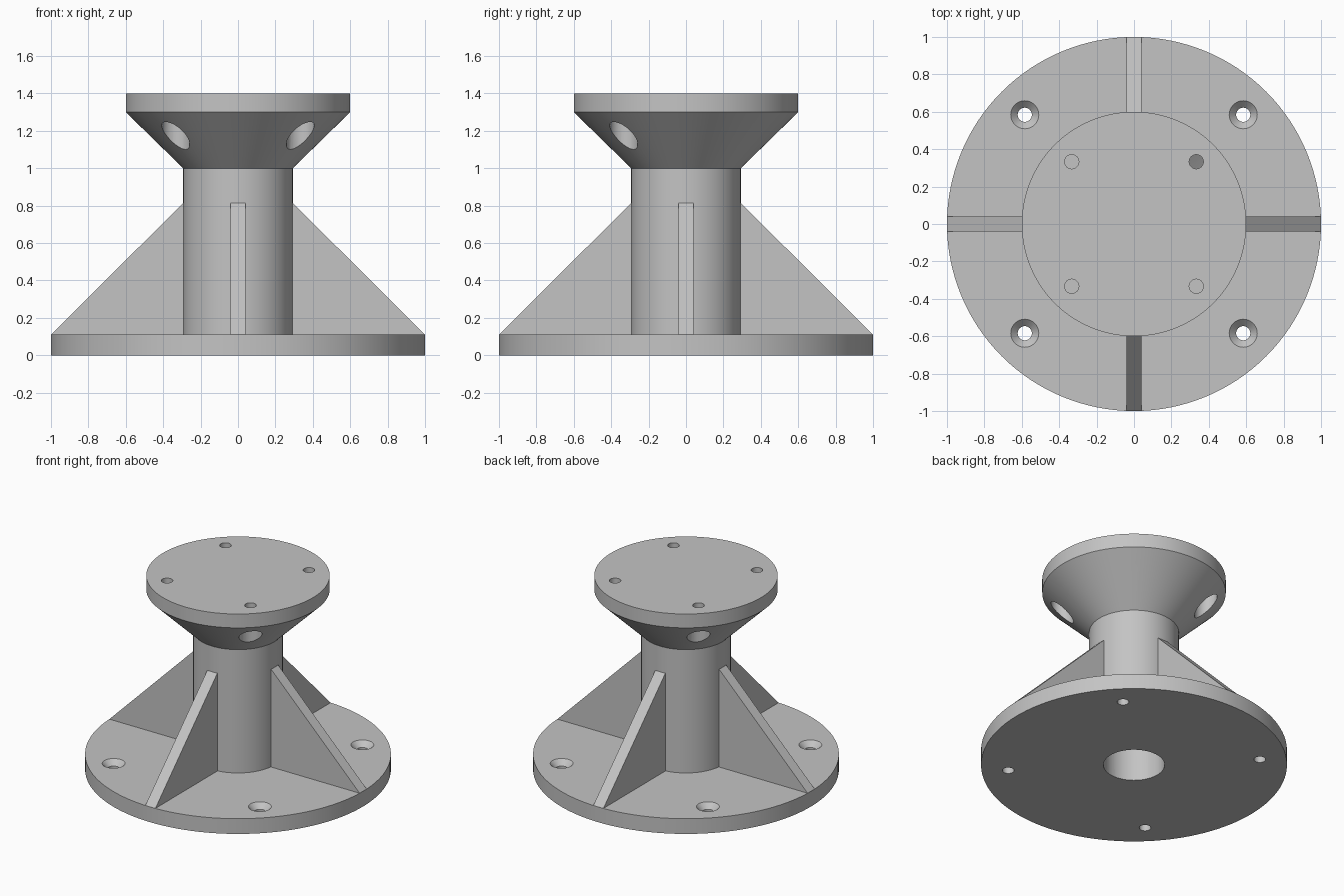
import bpy, bmesh, math
from mathutils import Matrix, Vector

if "Cube" in bpy.data.objects:
    bpy.data.objects.remove(bpy.data.objects["Cube"])

grey = bpy.data.materials.new("light_grey")
grey.diffuse_color = (0.55, 0.55, 0.55, 1)
grey.use_nodes = True
grey.node_tree.nodes["Principled BSDF"].inputs["Base Color"].default_value = grey.diffuse_color


def finish(name, bm):
    bmesh.ops.recalc_face_normals(bm, faces=bm.faces)
    me = bpy.data.meshes.new(name)
    bm.to_mesh(me)
    bm.free()
    me.materials.append(grey)
    ob = bpy.data.objects.new(name, me)
    bpy.context.collection.objects.link(ob)
    return ob


def lathe(name, profile, steps, x=0, y=0):
    """Revolve an (r, z) profile whose two ends lie on the z axis."""
    bm = bmesh.new()
    vs = [bm.verts.new((r, 0, z)) for r, z in profile]
    es = [bm.edges.new(p) for p in zip(vs, vs[1:])]
    bmesh.ops.spin(bm, geom=vs + es, cent=(0, 0, 0), axis=(0, 0, 1),
                   angle=math.tau, steps=steps)
    bmesh.ops.remove_doubles(bm, verts=bm.verts, dist=1e-5)
    bmesh.ops.translate(bm, verts=bm.verts, vec=(x, y, 0))
    return finish(name, bm)


def shade(ob):
    bpy.ops.object.select_all(action='DESELECT')
    ob.select_set(True)
    bpy.context.view_layer.objects.active = ob
    bpy.ops.object.shade_smooth_by_angle(angle=math.radians(30))


# Base flange, column, flared cone and top plate in one turned body
body = lathe("pedestal_body", [
    (0, 0), (1, 0), (1, 0.11), (0.293, 0.11), (0.293, 1.0),
    (0.6, 1.3), (0.6, 1.4), (0, 1.4)], 128)

# Cutters: central bore, countersunk base holes, screw pockets under the top
cutters = [lathe("bore_cutter", [(0, -0.1), (0.2, -0.1), (0.2, 1.3), (0, 1.3)], 64)]
for sx in (-1, 1):
    for sy in (-1, 1):
        cutters.append(lathe("base_hole_cutter", [
            (0, -0.1), (0.038, -0.1), (0.038, 0.073), (0.075, 0.11),
            (0.075, 0.2), (0, 0.2)], 32, 0.584 * sx, 0.584 * sy))
        cutters.append(lathe("top_hole_cutter", [
            (0, 1.02), (0.075, 1.02), (0.075, 1.3), (0.038, 1.337),
            (0.038, 1.5), (0, 1.5)], 32, 0.333 * sx, 0.333 * sy))
for c in cutters:
    m = body.modifiers.new("cut", 'BOOLEAN')
    m.operation = 'DIFFERENCE'
    m.solver = 'EXACT'
    m.object = c

# Bake the cuts and drop the cutters
dg = bpy.context.evaluated_depsgraph_get()
baked = bpy.data.meshes.new_from_object(body.evaluated_get(dg))
body.modifiers.clear()
body.data = baked
for c in cutters:
    bpy.data.objects.remove(c)
shade(body)

# Four triangular stiffening ribs
for i, side in enumerate(("right", "back", "left", "front")):
    bm = bmesh.new()
    tri = [(0.285, 0.11), (0.999, 0.11), (0.293, 0.815), (0.285, 0.815)]
    face = bm.faces.new([bm.verts.new((r, -0.04, z)) for r, z in tri])
    ext = bmesh.ops.extrude_face_region(bm, geom=[face])
    bmesh.ops.translate(bm, vec=Vector((0, 0.08, 0)),
                        verts=[g for g in ext["geom"] if isinstance(g, bmesh.types.BMVert)])
    bm.transform(Matrix.Rotation(i * math.pi / 2, 4, 'Z'))
    finish(side + "_rib", bm)
